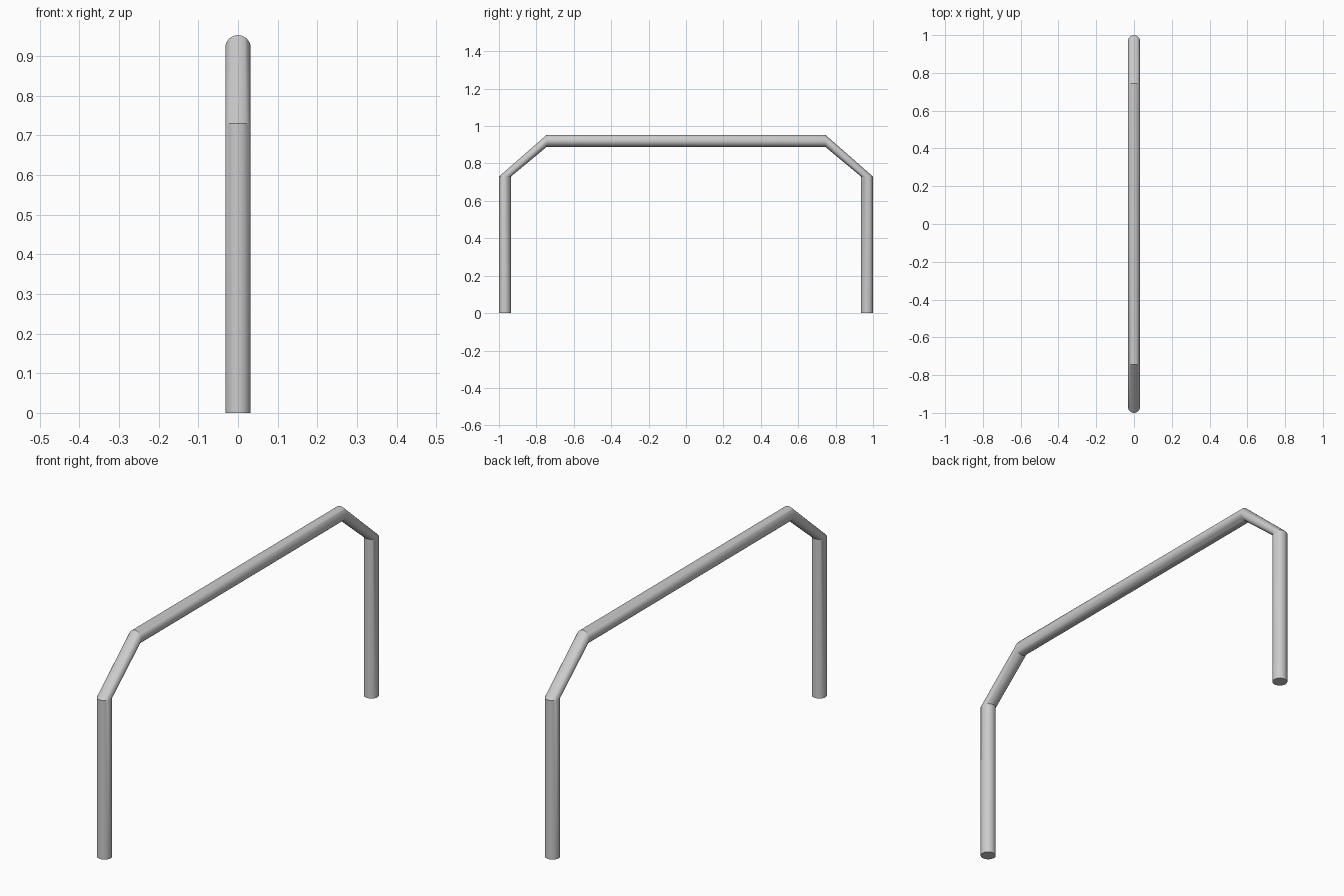
import bpy, bmesh
from math import sin, cos, tau, radians

if "Cube" in bpy.data.objects:
    bpy.data.objects.remove(bpy.data.objects["Cube"])

R, SIDES = 0.032, 32

# Bent tube: stations (y, z) with outward direction of each ring;
# leg rings lie flat, top rail rings stand upright
half = [((-0.968, 0.0), (-1, 0)),
        ((-0.968, 0.73), (-1, 0)),
        ((-0.745, 0.921), (0, 1))]
stations = half + [((-y, z), (-oy, oz)) for (y, z), (oy, oz) in reversed(half)]

bm = bmesh.new()
rings = []
for (y, z), (oy, oz) in stations:
    ring = []
    for i in range(SIDES):
        a = tau * i / SIDES
        s = R * sin(a)
        ring.append(bm.verts.new((R * cos(a), y + oy * s, z + oz * s)))
    rings.append(ring)

# Tube walls
for r0, r1 in zip(rings, rings[1:]):
    for i in range(SIDES):
        j = (i + 1) % SIDES
        bm.faces.new((r0[i], r0[j], r1[j], r1[i]))

# Foot caps
bm.faces.new(rings[0])
bm.faces.new(rings[-1])
bmesh.ops.recalc_face_normals(bm, faces=bm.faces[:])

mesh = bpy.data.meshes.new("tube_rail")
bm.to_mesh(mesh)
bm.free()
rail = bpy.data.objects.new("tube_rail", mesh)
bpy.context.collection.objects.link(rail)

# Smooth tube with crisp bends and caps
bpy.context.view_layer.objects.active = rail
rail.select_set(True)
bpy.ops.object.shade_smooth_by_angle(angle=radians(30))
